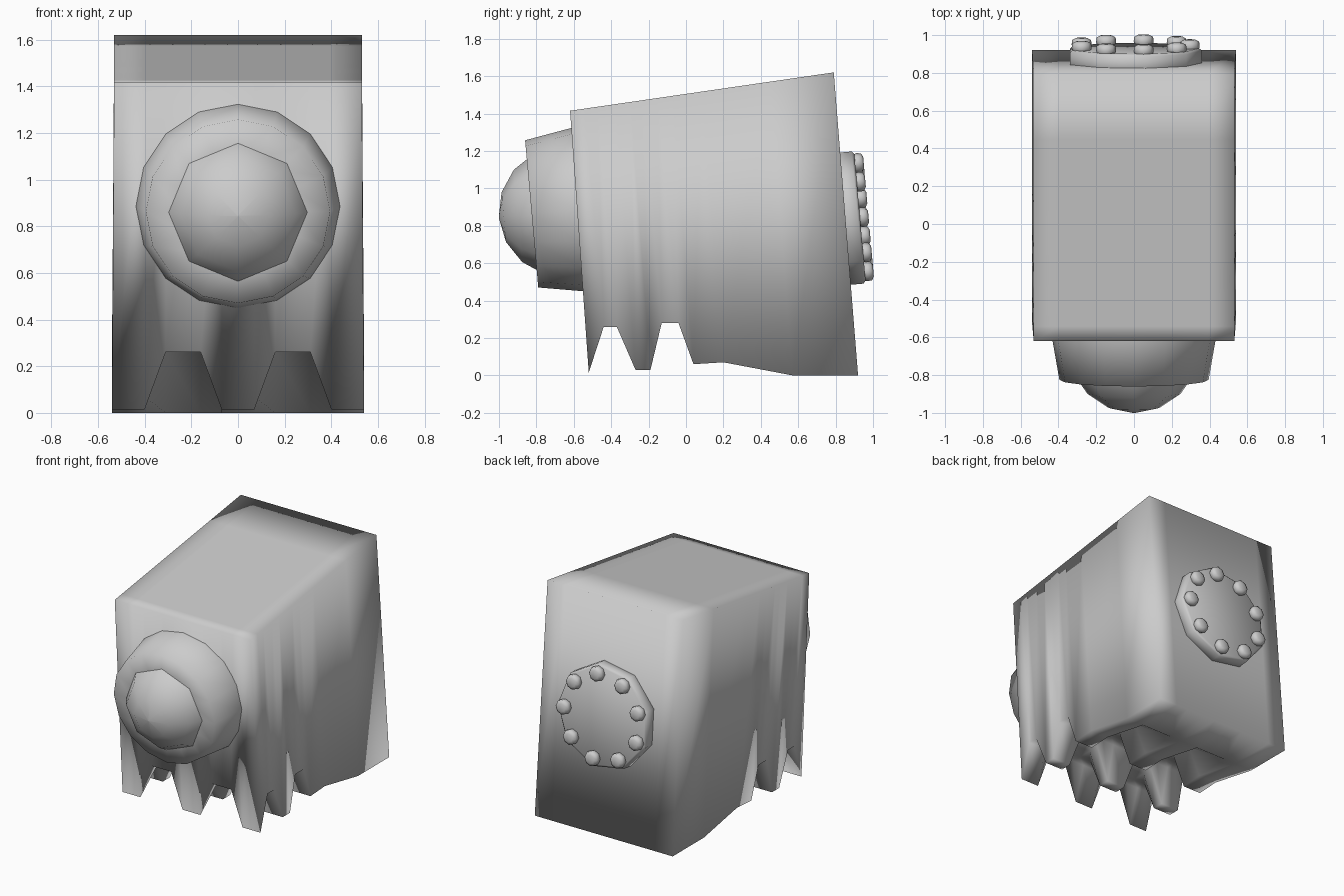
import bpy, math
from mathutils import Vector

cube = bpy.data.objects.get("Cube")
if cube:
    bpy.data.objects.remove(cube, do_unlink=True)

grey = bpy.data.materials.new("plain grey")
grey.use_nodes = True
grey.diffuse_color = (0.6, 0.6, 0.6, 1)
grey.node_tree.nodes["Principled BSDF"].inputs["Base Color"].default_value = (0.6, 0.6, 0.6, 1)

# Everything round leans forward by the same small angle
TILT = math.radians(5.1)
FORWARD = Vector((0, -math.cos(TILT), -math.sin(TILT)))
UP = Vector((0, -math.sin(TILT), math.cos(TILT)))
SIDE = Vector((1, 0, 0))


def make(name, verts, faces):
    mesh = bpy.data.meshes.new(name)
    mesh.from_pydata(verts, [], faces)
    mesh.materials.append(grey)
    mesh.polygons.foreach_set("use_smooth", [True] * len(mesh.polygons))
    obj = bpy.data.objects.new(name, mesh)
    bpy.context.collection.objects.link(obj)
    return obj


def lathe(name, centre, axis, profile, sides):
    """Turn (radius, distance) rings around an axis and close both ends."""
    right = UP.cross(axis)
    if right.x < 0:
        right = -right
    verts, faces = [], []
    for r, d in profile:
        for k in range(sides):
            a = 2 * math.pi * k / sides
            verts.append(centre + axis * d + (right * math.cos(a) + UP * math.sin(a)) * r)
    flip = right.cross(UP).dot(axis) < 0
    for i in range(len(profile) - 1):
        for k in range(sides):
            n = (k + 1) % sides
            q = (i * sides + k, i * sides + n, (i + 1) * sides + n, (i + 1) * sides + k)
            faces.append(q[::-1] if flip else q)
    last = (len(profile) - 1) * sides
    ends = [tuple(range(sides))[::-1], tuple(range(last, last + sides))]
    faces += [e[::-1] for e in ends] if flip else ends
    return make(name, verts, faces)


# Body: a leaning block whose underside is cut into teeth by crossing grooves
xs = [-0.54, -0.40, -0.31, -0.16, -0.07, 0.07, 0.16, 0.31, 0.40, 0.54]
groove = [0, 0, 1, 1, 0, 0, 1, 1, 0, 0]
ys = [-0.52, -0.44, -0.37, -0.27, -0.19, -0.13, -0.04, 0.04, 0.20, 0.57, 0.92]
zs = [0.015, 0.26, 0.26, 0.03, 0.03, 0.28, 0.28, 0.06, 0.07, 0.0, 0.0]
nx, ny = len(xs), len(ys)
verts, faces = [], []
for y, z in zip(ys, zs):
    for x, g in zip(xs, groove):
        verts.append((x, y, max(z, 0.26) if g and y < 0.3 else z))
for y in ys:
    t = (y - ys[0]) / (ys[-1] - ys[0])
    for x in xs:
        verts.append((x * 0.983, -0.62 + 1.41 * t, 1.415 + 0.205 * t))
top = nx * ny
for j in range(ny - 1):
    for i in range(nx - 1):
        a, b = j * nx + i, (j + 1) * nx + i
        faces.append((a, b, b + 1, a + 1))
        faces.append((top + a, top + a + 1, top + b + 1, top + b))
rim = ([i for i in range(nx - 1)] + [j * nx + nx - 1 for j in range(ny - 1)]
       + [(ny - 1) * nx + i for i in range(nx - 1, 0, -1)] + [j * nx for j in range(ny - 1, 0, -1)])
for a, b in zip(rim, rim[1:] + rim[:1]):
    faces.append((a, b, top + b, top + a))
make("toothed_body", verts, faces)

# Front collar and the dome it holds
lathe("front_collar", Vector((0, -0.585, 0.885)), FORWARD,
      [(0.445, -0.06), (0.437, 0.0), (0.395, 0.241), (0.25, 0.241)], 16)
R = 0.35
lathe("front_dome", Vector((0, -0.652, 0.875)), FORWARD,
      [(R * math.cos(math.radians(a)), R * math.sin(math.radians(a)))
       for a in (-22.5, 0, 22.5, 45, 67.5, 89.5)], 8)

# Back flange with a ring of nine rounded bolts
hub = Vector((0, 0.93, 0.845))
lathe("back_flange", hub, -FORWARD, [(0.36, -0.12), (0.36, -0.012), (0.345, 0.0)], 9)
for k in range(9):
    a = 2 * math.pi * k / 9
    spot = hub + (SIDE * math.cos(a) + UP * math.sin(a)) * 0.295
    lathe("flange_bolt_%d" % (k + 1), spot, -FORWARD,
          [(0.045, -0.02), (0.053, 0.012), (0.05, 0.035), (0.03, 0.046)], 8)
